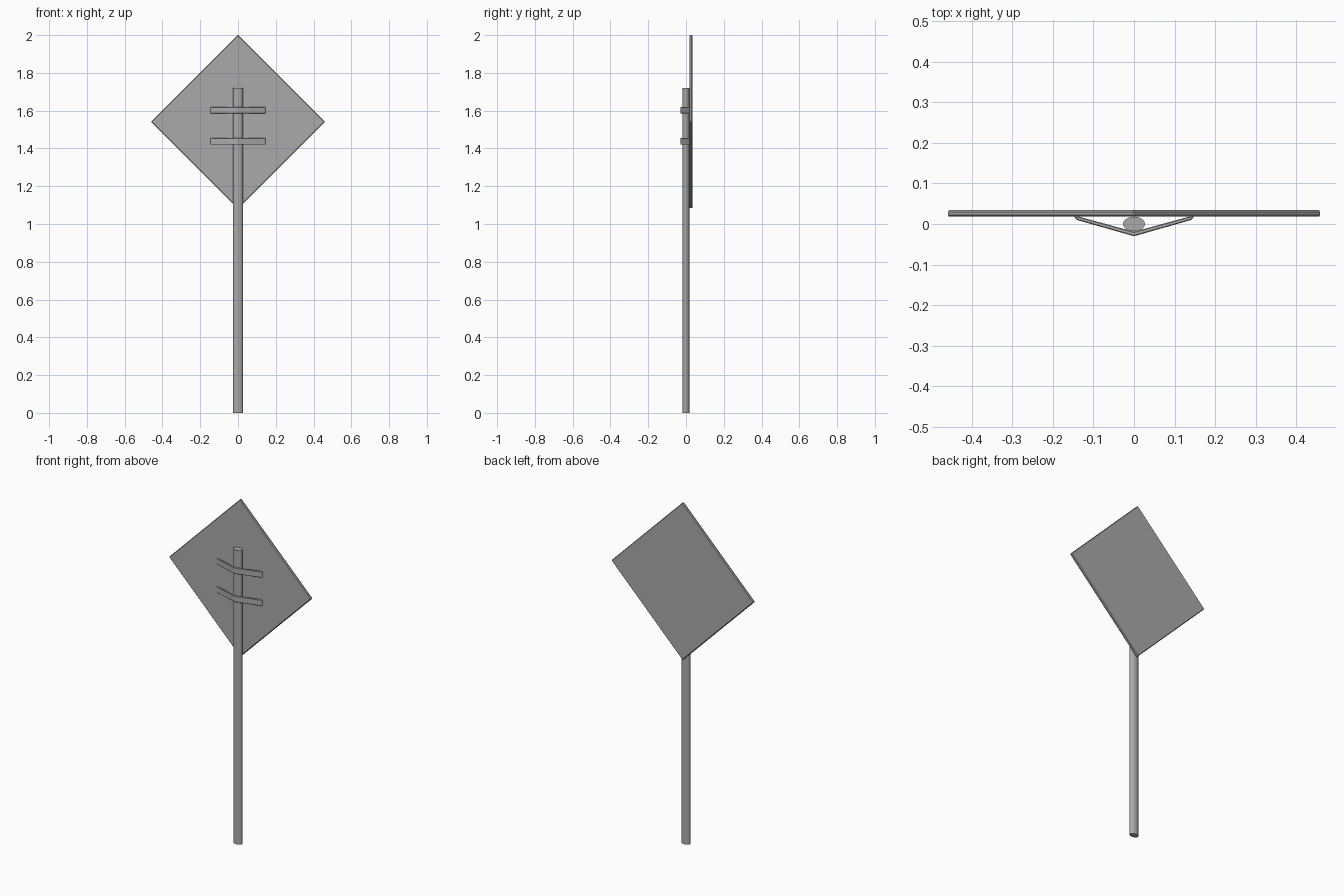
import bpy
import bmesh
import math

if "Cube" in bpy.data.objects:
    bpy.data.objects.remove(bpy.data.objects["Cube"], do_unlink=True)

# One plain metal colour for every part
metal = bpy.data.materials.new("grey_metal")
metal.use_nodes = True
colour = (0.4, 0.4, 0.4, 1)
metal.diffuse_color = colour
metal.node_tree.nodes["Principled BSDF"].inputs["Base Color"].default_value = colour


def extruded(name, outline, depth, bevel):
    """Extrude an outline of 3D points along a vector and soften its edges."""
    bm = bmesh.new()
    face = bm.faces.new([bm.verts.new(p) for p in outline])
    side = bmesh.ops.extrude_face_region(bm, geom=[face])
    verts = [g for g in side["geom"] if isinstance(g, bmesh.types.BMVert)]
    bmesh.ops.translate(bm, verts=verts, vec=depth)
    bmesh.ops.recalc_face_normals(bm, faces=bm.faces)
    mesh = bpy.data.meshes.new(name)
    bm.to_mesh(mesh)
    bm.free()
    obj = bpy.data.objects.new(name, mesh)
    bpy.context.collection.objects.link(obj)
    mesh.materials.append(metal)
    if bevel:
        mod = obj.modifiers.new("soft_edges", "BEVEL")
        mod.width = bevel
        mod.segments = 1
    return obj


# Diamond sign plate
HALF, MID = 0.461, 1.542
diamond = [(HALF * math.cos(a), 0.018, MID + HALF * math.sin(a))
           for a in (i * math.pi / 2 for i in range(4))]
extruded("sign_plate", diamond, (0, 0.016, 0), 0.004)

# Slightly flattened round post
bpy.ops.mesh.primitive_cylinder_add(vertices=24, radius=1, depth=1.72, location=(0, 0, 0.86))
post = bpy.context.object
post.name = "post"
post.scale = (0.027, 0.018, 1)
bpy.ops.object.transform_apply(location=False, rotation=False, scale=True)
bpy.ops.object.shade_smooth_by_angle(angle=math.radians(40))
post.data.materials.append(metal)

# Bent straps that clamp the post to the plate
right_half = [(0, -0.03), (0.141, 0.01), (0.148, 0.018), (0.135, 0.018), (0, -0.019)]
left_half = [(-x, y) for x, y in reversed(right_half[1:-1])]
strap = right_half + left_half
for name, z in (("lower_strap", 1.42), ("upper_strap", 1.585)):
    extruded(name, [(x, y, z) for x, y in strap], (0, 0, 0.035), 0.002)
